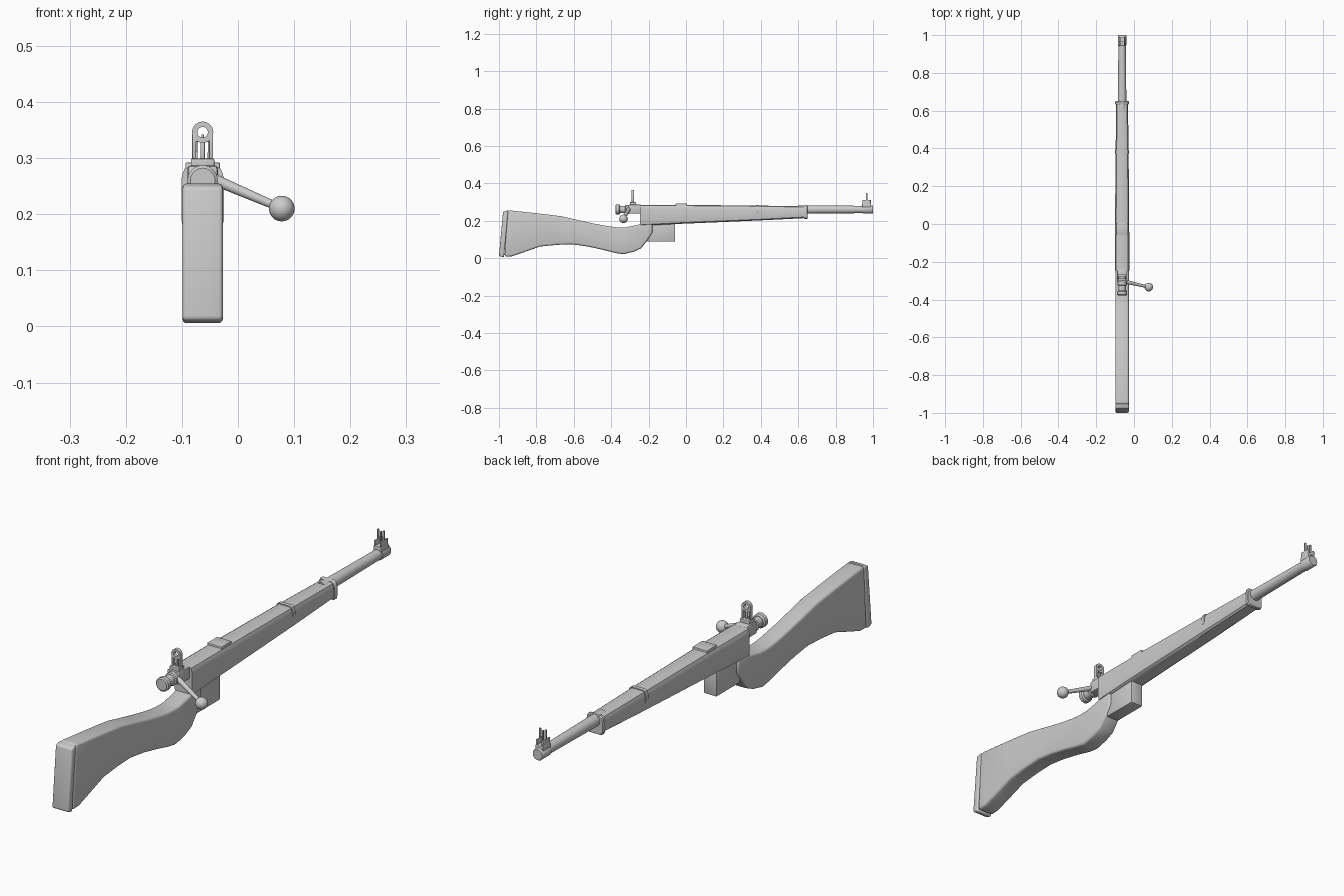
import bpy, bmesh, math
from mathutils import Vector

if "Cube" in bpy.data.objects:
    bpy.data.objects.remove(bpy.data.objects["Cube"])

CX = -0.063  # centre line of the rifle

grey = bpy.data.materials.new("plain_grey")
grey.diffuse_color = (0.6, 0.6, 0.6, 1)
grey.use_nodes = True
grey.node_tree.nodes["Principled BSDF"].inputs["Base Color"].default_value = grey.diffuse_color


def finish(name, bm, bevel=0, segments=3):
    bmesh.ops.recalc_face_normals(bm, faces=bm.faces)
    me = bpy.data.meshes.new(name)
    bm.to_mesh(me)
    bm.free()
    me.materials.append(grey)
    ob = bpy.data.objects.new(name, me)
    bpy.context.collection.objects.link(ob)
    bpy.context.view_layer.objects.active = ob
    ob.select_set(True)
    if bevel:
        m = ob.modifiers.new("bevel", 'BEVEL')
        m.width, m.segments, m.limit_method = bevel, segments, 'ANGLE'
        m.angle_limit = math.radians(40)
        bpy.ops.object.modifier_apply(modifier=m.name)
    bpy.ops.object.shade_smooth_by_angle(angle=math.radians(35))
    ob.select_set(False)
    return ob


def loft(name, sections, bevel=0, segments=3):
    """Skin a list of equal-length point rings and cap both ends."""
    bm = bmesh.new()
    rings = [[bm.verts.new(p) for p in s] for s in sections]
    n = len(rings[0])
    for a, b in zip(rings, rings[1:]):
        for i in range(n):
            j = (i + 1) % n
            bm.faces.new((a[i], a[j], b[j], b[i]))
    bm.faces.new(rings[0])
    bm.faces.new(rings[-1][::-1])
    return finish(name, bm, bevel, segments)


def side_profile(name, pts, half, bevel=0):
    return loft(name, [[(CX + s * half, y, z) for y, z in pts] for s in (-1, 1)], bevel)


def box(name, y0, y1, z0, z1, half, bevel=0.002, x=CX):
    return loft(name, [[(x - half, y, z0), (x + half, y, z0), (x + half, y, z1), (x - half, y, z1)]
                       for y in (y0, y1)], bevel, 2)


def lathe(name, rings, z, n=32):
    """Round part along y from (y, radius) pairs."""
    ang = [2 * math.pi * i / n for i in range(n)]
    return loft(name, [[(CX + r * math.cos(a), y, z + r * math.sin(a)) for a in ang] for y, r in rings])


def shell(y, half, z0, z1, grow=0.0):
    """Wood cross-section: rounded belly, flat sides, arched top."""
    h, b, t = half + grow, z0 - grow, z1 + grow
    right = [(h * .70, b), (h * .93, b + .006), (h, b + .018), (h, t - .024), (h * .95, t - .013),
             (h * .84, t - .004), (h * .65, t)]
    return [(CX + x, y, z) for x, z in right] + [(CX - x, y, z) for x, z in reversed(right)]


# Shoulder stock with curved pistol grip
side_profile("shoulder_stock", [
    (-0.955, 0.254), (-0.94, 0.255), (-0.80, 0.240), (-0.667, 0.224), (-0.58, 0.204), (-0.50, 0.186),
    (-0.42, 0.171), (-0.37, 0.165), (-0.32, 0.165), (-0.25, 0.180), (-0.18, 0.185), (-0.18, 0.135),
    (-0.21, 0.090), (-0.24, 0.052), (-0.28, 0.034), (-0.335, 0.021), (-0.38, 0.028), (-0.45, 0.046),
    (-0.53, 0.063), (-0.61, 0.074), (-0.69, 0.071), (-0.78, 0.062), (-0.86, 0.034), (-0.93, 0.010),
    (-0.97, 0.008)], 0.0355, 0.010)
side_profile("butt_plate", [(-0.978, 0.249), (-0.95, 0.256), (-0.973, 0.004), (-1.0, 0.012)], 0.036, 0.007)

# Fore-end wood, tapering to the front, with two bands
loft("fore_end", [shell(-0.245, .038, .172, .285), shell(-0.06, .038, .182, .285),
                  shell(0.38, .0345, .201, .281), shell(0.64, .031, .214, .277)])
loft("front_band", [shell(0.632, .031, .214, .277, .003), shell(0.638, .031, .214, .277, .006),
                    shell(0.646, .031, .214, .277, .006), shell(0.65, .031, .214, .277, .003)])
loft("handguard_band", [shell(0.373, .0345, .235, .281, .003), shell(0.389, .0345, .235, .281, .003)])
box("clip_guide", -0.055, 0.006, 0.270, 0.292, 0.031)

# Magazine
box("magazine", -0.205, -0.058, 0.088, 0.200, 0.027, 0.003)

# Barrel and muzzle ring
lathe("barrel", [(0.60, .0225), (0.66, .0225), (0.95, .0195), (0.992, .0195)], 0.260)
lathe("muzzle_ring", [(0.945, .0195), (0.947, .0225), (0.996, .0225), (1.0, .020)], 0.260)

# Bolt, cocking knob and receiver bridge
lathe("bolt", [(-0.37, .020), (-0.24, .020)], 0.260)
lathe("cocking_knob", [(-0.378, .022), (-0.374, .027), (-0.358, .027), (-0.353, .022)], 0.260)
lathe("bolt_collar", [(-0.325, .020), (-0.322, .025), (-0.305, .025)], 0.260)
box("receiver_bridge", -0.308, -0.24, 0.238, 0.287, 0.027, 0.006)

# Bolt handle and ball
start, end = Vector((CX + .015, -0.305, 0.264)), Vector((0.078, -0.334, 0.210))
axis = end - start
bm = bmesh.new()
bmesh.ops.create_cone(bm, cap_ends=True, segments=20, radius1=.0105, radius2=.007, depth=axis.length)
bmesh.ops.rotate(bm, verts=bm.verts, matrix=axis.to_track_quat('Z', 'Y').to_matrix())
bmesh.ops.translate(bm, verts=bm.verts, vec=(start + end) / 2)
finish("bolt_handle", bm)
bm = bmesh.new()
bmesh.ops.create_uvsphere(bm, u_segments=28, v_segments=16, radius=.0228)
bmesh.ops.translate(bm, verts=bm.verts, vec=end)
finish("bolt_ball", bm)

# Rear sight: base, legs, and an aperture ring on top
box("rear_sight_base", -0.300, -0.268, 0.282, 0.299, 0.021)
for s in (-1, 1):
    box("rear_sight_leg", -0.292, -0.277, 0.295, 0.346, 0.0035, 0.001, CX + s * .0152)
box("rear_sight_centre", -0.289, -0.280, 0.295, 0.336, 0.004, 0.001)
box("rear_sight_bar", -0.290, -0.279, 0.329, 0.337, 0.015, 0.001)


def ring(name, y0, y1, z, outer, inner, n=32):
    bm = bmesh.new()
    prof = [(y0, inner), (y0, outer), (y1, outer), (y1, inner)]
    loops = [[bm.verts.new((CX + r * math.cos(a), y, z + r * math.sin(a)))
              for y, r in prof] for a in (2 * math.pi * i / n for i in range(n))]
    for i in range(n):
        a, b = loops[i], loops[(i + 1) % n]
        for k in range(4):
            bm.faces.new((a[k], a[(k + 1) % 4], b[(k + 1) % 4], b[k]))
    return finish(name, bm)


ring("rear_sight_aperture", -0.292, -0.277, 0.346, 0.019, 0.0095)

# Front sight: saddle, two ears and a centre post
box("front_sight_saddle", 0.942, 0.990, 0.270, 0.292, 0.017, 0.003)
for s in (-1, 1):
    box("front_sight_wall", 0.944, 0.988, 0.285, 0.312, 0.0035, 0.002, CX + s * .0125)
    box("front_sight_ear", 0.962, 0.970, 0.290, 0.348, 0.003, 0.001, CX + s * .0125)
box("front_sight_post", 0.963, 0.969, 0.285, 0.342, 0.002, 0.0005)
